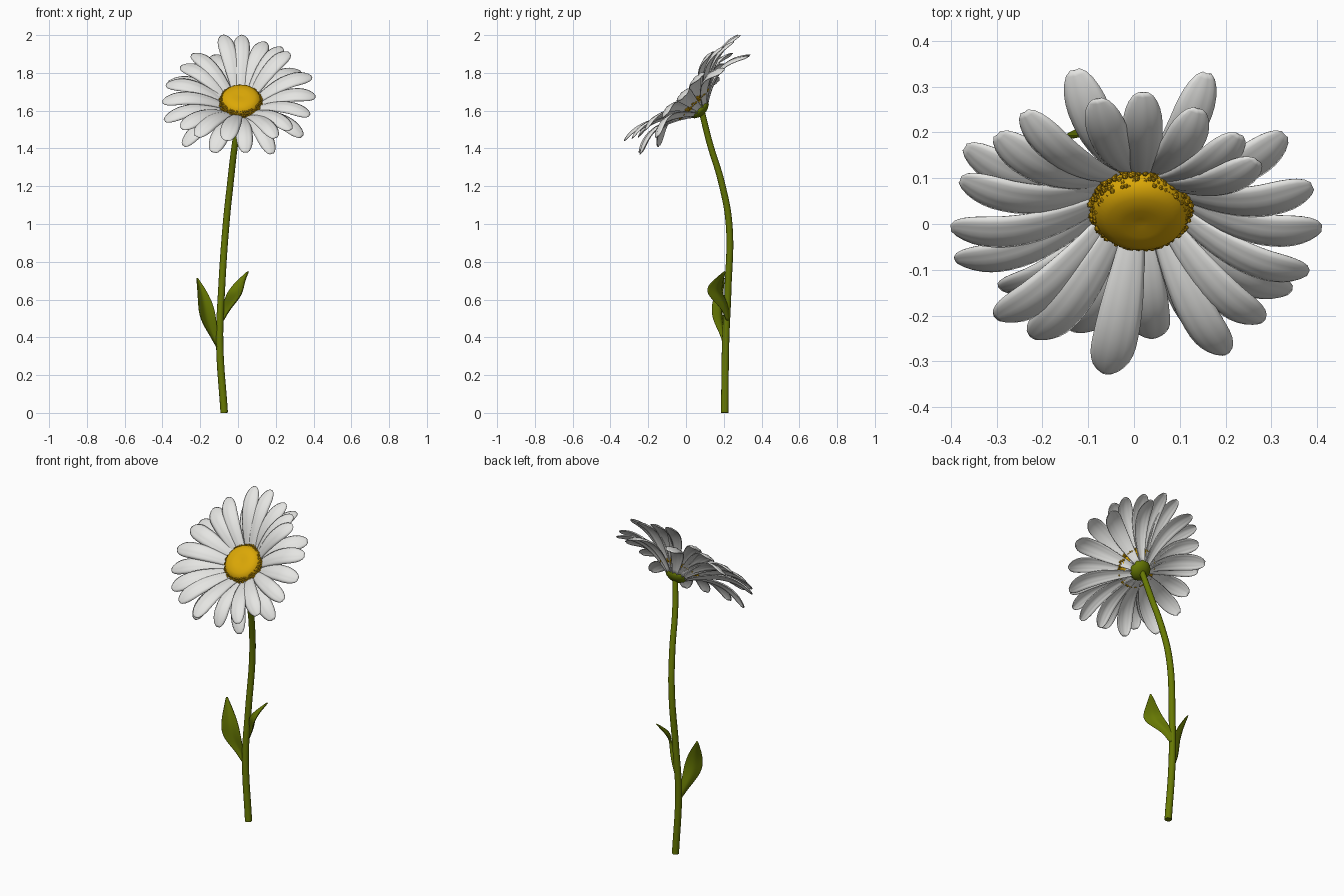
import bpy, bmesh, math, random
from mathutils import Matrix, Vector

if "Cube" in bpy.data.objects:
    bpy.data.objects.remove(bpy.data.objects["Cube"])
random.seed(4)

# Flower head frame: local z is the direction the bloom faces
HEAD = Matrix.Translation((0.015, 0.06, 1.62)) @ Matrix.Rotation(math.radians(45), 4, 'X')


def material(name, rgb):
    m = bpy.data.materials.new(name)
    m.use_nodes = True
    m.diffuse_color = (*rgb, 1)
    bsdf = m.node_tree.nodes["Principled BSDF"]
    bsdf.inputs["Base Color"].default_value = (*rgb, 1)
    bsdf.inputs["Roughness"].default_value = 0.8
    return m


white = material("petal white", (0.78, 0.78, 0.76))
gold = material("disc gold", (0.71, 0.39, 0.002))
dark_gold = material("floret gold", (0.6, 0.32, 0.002))
green = material("stem green", (0.135, 0.19, 0.001))


def finish(name, bm, mat, matrix=None, smooth=True):
    mesh = bpy.data.meshes.new(name)
    bm.to_mesh(mesh)
    bm.free()
    mesh.materials.append(mat)
    for p in mesh.polygons:
        p.use_smooth = smooth
    ob = bpy.data.objects.new(name, mesh)
    bpy.context.collection.objects.link(ob)
    if matrix:
        ob.matrix_world = matrix
    return ob


def skin(bm, rows, closed=False):
    """Join rows of points into a strip of quads."""
    rings = [[bm.verts.new(p) for p in row] for row in rows]
    n = len(rings[0])
    for a, b in zip(rings, rings[1:]):
        for i in range(n if closed else n - 1):
            j = (i + 1) % n
            bm.faces.new((a[i], a[j], b[j], b[i]))
    return rings


def solidify(ob, thickness):
    mod = ob.modifiers.new("thickness", 'SOLIDIFY')
    mod.thickness = thickness


def lathe(name, profile, mat, steps=40):
    bm = bmesh.new()
    turns = [2 * math.pi * i / steps for i in range(steps)]
    rings = skin(bm, [[(r * math.cos(a), r * math.sin(a), z) for a in turns]
                      for r, z in profile], closed=True)
    bm.faces.new(rings[-1])
    bm.faces.new(rings[0][::-1])
    return finish(name, bm, mat, HEAD)


# Petals: each is an arched blade from the cup to its tip (x, y, lift in hundredths)
TIPS = [(-8, 42, 12), (2, 43, 11), (14, 38, 11), (23, 32, 13), (16, 38, 0), (27, 26, 15),
        (33, 23, 4), (39, 13, 10), (41, -1, 9), (38, -15, 9), (34, -26, 4), (28, -28, 11),
        (20, -36, 13), (18, -39, 4), (4, -39, 5), (-6, -40, 15), (-13, -38, 4),
        (-22, -33, 11), (-30, -27, 11), (-29, -29, 0), (-39, -15, 5), (-40, -3, 7),
        (-38, 11, 6), (-37, 17, 2), (-30, 25, 6), (-24, 33, 7), (-13, 39, 0)]


def petal(bm, tip, half_width, base_z):
    out = Vector((tip.x, tip.y, 0))
    reach = out.length
    out.normalize()
    side = Vector((-out.y, out.x, 0))
    start = out * 0.035 + Vector((0, 0, base_z))
    middle = out * reach * 0.62 + Vector((0, 0, tip.z * 0.4 + 0.135))
    rows = []
    for k in range(15):
        t = 1 - (1 - k / 14) ** 1.3
        centre = start * (1 - t) ** 2 + middle * 2 * t * (1 - t) + tip * t * t
        width = 0.28 + 0.72 * math.sin(math.pi / 2 * min(1, t / 0.65))
        width *= math.sqrt(1 - 0.95 * max(0, (t - 0.72) / 0.28) ** 2)
        row = []
        for c in range(-4, 5):
            s = c / 4
            sag = -0.012 * s * s + 0.0015 * math.cos(s * 3 * math.pi)
            row.append(centre + side * s * width * half_width + Vector((0, 0, sag * width)))
        rows.append(row)
    skin(bm, rows)


bm = bmesh.new()
for i, tip in enumerate(TIPS):
    petal(bm, Vector(tip) / 100 - Vector((0.015, 0, 0)), random.uniform(0.043, 0.05),
          0.012 * (i % 2) - 0.032)
bmesh.ops.reverse_faces(bm, faces=bm.faces[:])
solidify(finish("petals", bm, white, HEAD), 0.004)

# Domed disc and the green cup behind it
lathe("flower_disc", [(0.06, 0.005), (0.1, 0.018), (0.107, 0.035), (0.105, 0.054),
                      (0.096, 0.07), (0.074, 0.082), (0.04, 0.086), (0.012, 0.082)], gold)
lathe("green_cup", [(0.017, -0.05), (0.035, -0.044), (0.054, -0.032),
                    (0.062, -0.015), (0.045, -0.002)], green)

# Ragged ring of tiny florets on the wall of the disc
bm = bmesh.new()
for row in range(5):
    for i in range(56):
        a = 2 * math.pi * (i + row / 2 + random.uniform(-0.4, 0.4)) / 56
        r = 0.109 + random.uniform(-0.005, 0.005) - 0.006 * max(0, row - 2)
        spot = Vector((r * math.cos(a), r * math.sin(a), 0.022 + 0.01 * row))
        bmesh.ops.create_icosphere(bm, subdivisions=1, radius=random.uniform(0.005, 0.008),
                                   matrix=Matrix.Translation(spot))
finish("florets", bm, dark_gold, HEAD, smooth=False)

# Curved stem
curve = bpy.data.curves.new("stem", 'CURVE')
curve.dimensions = '3D'
curve.bevel_depth = 0.018
curve.bevel_resolution = 4
curve.resolution_u = 8
curve.use_fill_caps = True
path = [(-0.073, 0.205, 0), (-0.097, 0.21, 0.38), (-0.087, 0.222, 0.65), (-0.063, 0.228, 1),
        (-0.04, 0.188, 1.22), (-0.015, 0.125, 1.43), (0.013, 0.085, 1.59)]
spline = curve.splines.new('BEZIER')
spline.bezier_points.add(len(path) - 1)
for i, (point, co) in enumerate(zip(spline.bezier_points, path)):
    point.co = co
    point.handle_left_type = point.handle_right_type = 'AUTO'
    point.radius = 1.12 - 0.035 * i
curve.materials.append(green)
bpy.context.collection.objects.link(bpy.data.objects.new("stem", curve))


# Leaves: creased blades following a spine
def leaf(name, spine, side, half_width):
    side = Vector(side).normalized()
    widths = (0.22, 0.45, 1, 0.95, 0.55, 0.06)
    rows = []
    for k, co in enumerate(spine):
        c = Vector(co)
        along = Vector(spine[min(k + 1, 5)]) - Vector(spine[max(k - 1, 0)])
        fold = side.cross(along).normalized() * 0.01 * widths[k]
        w = side * half_width * widths[k]
        rows.append([c - w + fold, c - w / 2, c - fold, c + w / 2, c + w + fold])
    bm = bmesh.new()
    skin(bm, rows)
    ob = finish(name, bm, green)
    sub = ob.modifiers.new("smooth", 'SUBSURF')
    sub.levels = sub.render_levels = 2
    solidify(ob, 0.005)


leaf("right_leaf", [(-0.1, 0.207, 0.34), (-0.13, 0.2, 0.41), (-0.162, 0.172, 0.49),
                    (-0.172, 0.168, 0.57), (-0.19, 0.182, 0.645), (-0.215, 0.2, 0.715)],
     (0.82, 0.52, -0.15), 0.052)
leaf("left_leaf", [(-0.085, 0.22, 0.49), (-0.06, 0.212, 0.55), (-0.025, 0.172, 0.605),
                   (-0.007, 0.15, 0.65), (0.014, 0.17, 0.695), (0.052, 0.205, 0.75)],
     (0.7, -0.7, 0.12), 0.06)
